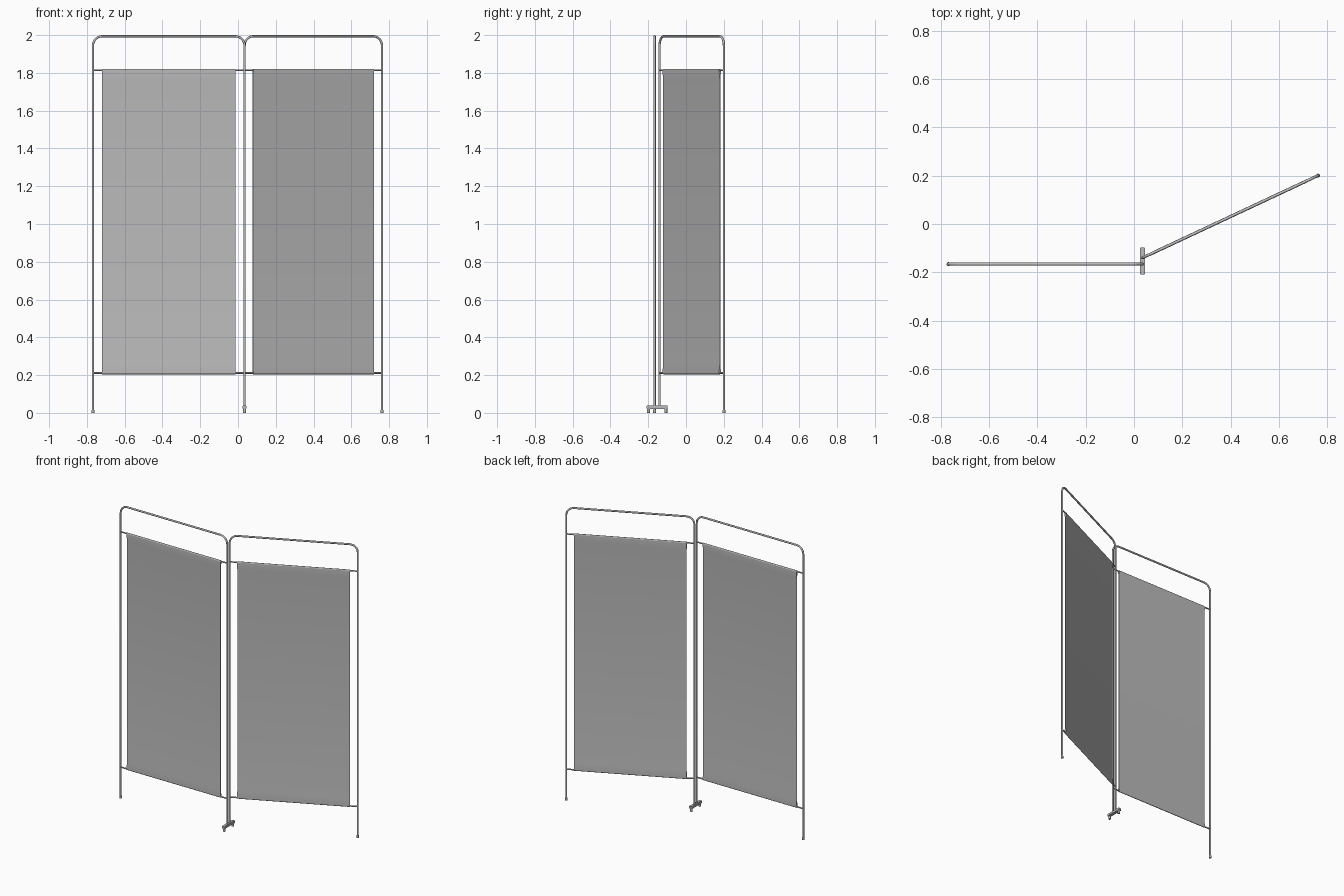
import bpy, bmesh
from math import sin, cos, pi, atan2
from mathutils import Matrix, Vector

if "Cube" in bpy.data.objects:
    bpy.data.objects.remove(bpy.data.objects["Cube"], do_unlink=True)


def material(name, value):
    m = bpy.data.materials.new(name)
    m.use_nodes = True
    colour = (value, value, value, 1)
    m.diffuse_color = colour
    m.node_tree.nodes["Principled BSDF"].inputs["Base Color"].default_value = colour
    return m


METAL = material("grey metal", 0.5)
FABRIC = material("grey fabric", 0.5)

WIDTH, RADIUS, BEND, TOP = 0.803, 0.006, 0.05, 1.994
BAR_LOW, BAR_HIGH = 0.211, 1.814
HEM, HEM_TAPER, INSET = 0.0065, 0.045, 0.048


def finish(name, bm, mat, matrix):
    bmesh.ops.recalc_face_normals(bm, faces=bm.faces)
    mesh = bpy.data.meshes.new(name)
    bm.to_mesh(mesh)
    bm.free()
    mesh.materials.append(mat)
    obj = bpy.data.objects.new(name, mesh)
    bpy.context.collection.objects.link(obj)
    obj.matrix_world = matrix
    bpy.ops.object.select_all(action="DESELECT")
    obj.select_set(True)
    bpy.context.view_layer.objects.active = obj
    bpy.ops.object.shade_smooth_by_angle(angle=0.7)
    return obj


def tube(name, points, radius, matrix, sides=16):
    """Sweep a circle along a path lying in the local xz plane."""
    bm = bmesh.new()
    pts = [Vector(p) for p in points]
    rings = []
    side = Vector((0, 1, 0))
    for i, p in enumerate(pts):
        tangent = (pts[min(i + 1, len(pts) - 1)] - pts[max(i - 1, 0)]).normalized()
        across = tangent.cross(side)
        rings.append([bm.verts.new(p + radius * (cos(a) * side + sin(a) * across))
                      for a in (2 * pi * k / sides for k in range(sides))])
    for r, s in zip(rings, rings[1:]):
        for k in range(sides):
            n = (k + 1) % sides
            bm.faces.new((r[k], r[n], s[n], s[k]))
    bm.faces.new(rings[0])
    bm.faces.new(rings[-1])
    return finish(name, bm, METAL, matrix)


def frame_path(left_end, right_end):
    """Upside-down U with rounded upper corners."""
    path = [(0, 0, left_end)]
    for cx, start in ((BEND, pi), (WIDTH - BEND, pi / 2)):
        for k in range(9):
            a = start - k * pi / 16
            path.append((cx + BEND * cos(a), 0, TOP - BEND + BEND * sin(a)))
    return path + [(WIDTH, 0, right_end)]


def fabric(name, matrix):
    """Sheet wrapped round both crossbars, tapering to thin cloth between."""
    thin = 0.0015
    n = 12
    outline = [(HEM * cos(k * pi / n), BAR_HIGH + HEM * sin(k * pi / n)) for k in range(n + 1)]
    outline += [(-thin, BAR_HIGH - HEM_TAPER), (-thin, BAR_LOW + HEM_TAPER)]
    outline += [(-HEM * cos(k * pi / n), BAR_LOW - HEM * sin(k * pi / n)) for k in range(n + 1)]
    outline += [(thin, BAR_LOW + HEM_TAPER), (thin, BAR_HIGH - HEM_TAPER)]
    bm = bmesh.new()
    ends = [[bm.verts.new((x, y, z)) for y, z in outline] for x in (INSET, WIDTH - INSET)]
    a, b = ends
    for k in range(len(a)):
        m = (k + 1) % len(a)
        bm.faces.new((a[k], a[m], b[m], b[k]))
    bm.faces.new(a)
    bm.faces.new(b)
    finish(name, bm, FABRIC, matrix)


def leg_tip(name, location, radius, height):
    bm = bmesh.new()
    bmesh.ops.create_cone(bm, cap_ends=True, segments=16, radius1=radius, radius2=radius,
                          depth=height, matrix=Matrix.Translation((0, 0, height / 2)))
    finish(name, bm, METAL, Matrix.Translation(location))


def panel(label, matrix, left_end, right_end):
    tube(label + "_frame", frame_path(left_end, right_end), RADIUS, matrix)
    for part, z in (("lower", BAR_LOW), ("upper", BAR_HIGH)):
        tube(f"{label}_{part}_crossbar", [(0, 0, z), (WIDTH, 0, z)], 0.0045, matrix)
    fabric(label + "_fabric", matrix)
    # Rubber-style tip under the free outer leg
    x = 0 if left_end < right_end else WIDTH
    leg_tip(label + "_leg_tip", matrix @ Vector((x, 0, 0)), 0.008, 0.014)


# Two hinged screens, the second swung backwards
HINGE_X, FOOT_Y = 0.035, -0.153
angle = atan2(0.341, 0.728)
panel("right_screen", Matrix.Translation((HINGE_X - WIDTH, -0.166, 0)), 0.004, 0.03)
panel("left_screen", Matrix.Translation((HINGE_X, -0.14, 0)) @ Matrix.Rotation(angle, 4, "Z"),
      0.03, 0.004)

# Shared foot below the hinge, on two small pads
bm = bmesh.new()
bmesh.ops.create_cube(bm, size=1, matrix=Matrix.Diagonal((0.021, 0.112, 0.018, 1)))
bmesh.ops.bevel(bm, geom=bm.edges[:], offset=0.002, segments=2, affect="EDGES")
finish("foot_bar", bm, METAL, Matrix.Translation((HINGE_X, FOOT_Y, 0.029)))
for label, dy in (("front", -0.046), ("back", 0.046)):
    leg_tip(label + "_foot_pad", (HINGE_X, FOOT_Y + dy, 0), 0.008, 0.022)
